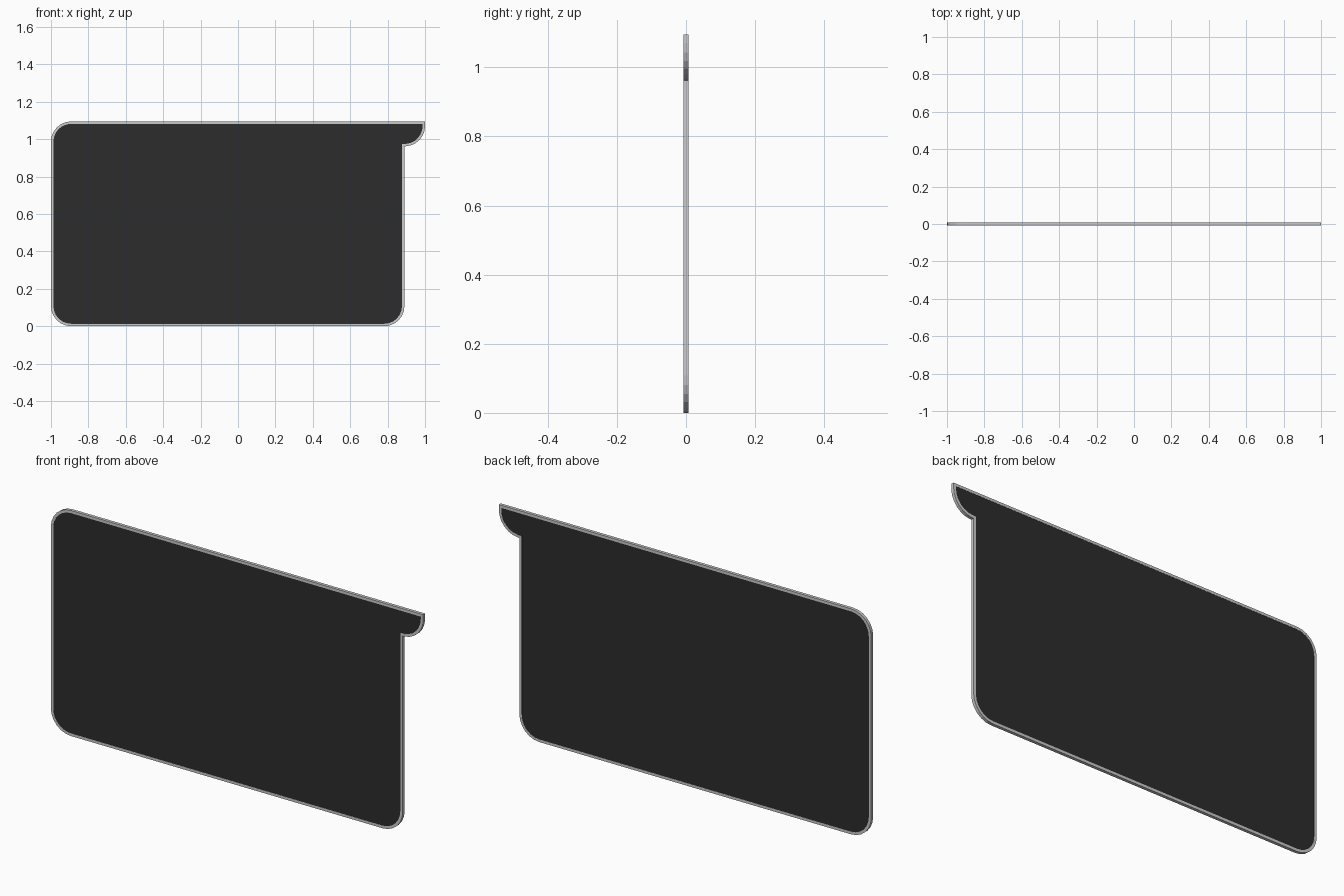
import bpy, bmesh
from math import sin, cos, radians

if "Cube" in bpy.data.objects:
    bpy.data.objects.remove(bpy.data.objects["Cube"])

R, H, RIM, REC = 0.108, 0.0075, 0.013, 0.001
TOP, SIDE, STEP = 1.095, 0.89, 0.962


def arc(cx, cz, a0, a1, n=6):
    return [(cx + R * cos(radians(a0 + (a1 - a0) * i / n)),
             cz + R * sin(radians(a0 + (a1 - a0) * i / n))) for i in range(n + 1)]


def material(name, v):
    m = bpy.data.materials.new(name)
    m.diffuse_color = (v, v, v, 1)
    m.use_nodes = True
    m.node_tree.nodes["Principled BSDF"].inputs["Base Color"].default_value = m.diffuse_color
    return m


# Outline: rounded slab with a quarter-round tab at the upper right
outline = (arc(-1 + R, R, 180, 270) + arc(SIDE - R, R, 270, 360)
           + [(SIDE, STEP)] + arc(1 - R, STEP + R, 274, 360)
           + [(1, TOP)] + arc(-1 + R, TOP - R, 90, 180))


def build(name, mat, panel):
    bm = bmesh.new()
    face = bm.faces.new([bm.verts.new((x, -H, z)) for x, z in outline])
    bm.normal_update()
    bmesh.ops.inset_region(bm, faces=[face], thickness=RIM,
                           use_boundary=True, use_even_offset=True)
    if panel:
        # dark inner sheet, slightly recessed
        bmesh.ops.delete(bm, geom=[f for f in bm.faces if f != face], context='FACES')
        bmesh.ops.translate(bm, verts=bm.verts[:], vec=(0, REC, 0))
    else:
        # frame: side wall to the mid plane and lip back to the sheet
        inner = list(face.edges)
        outer = [e for e in bm.edges if e.is_boundary]
        bmesh.ops.delete(bm, geom=[face], context='FACES_ONLY')
        for edges, depth in ((outer, H), (inner, REC)):
            ext = bmesh.ops.extrude_edge_only(bm, edges=edges)
            verts = [g for g in ext['geom'] if isinstance(g, bmesh.types.BMVert)]
            bmesh.ops.translate(bm, verts=verts, vec=(0, depth, 0))
        bmesh.ops.recalc_face_normals(bm, faces=bm.faces[:])
    # front surfaces must look towards -y
    bm.normal_update()
    if sum(f.normal.y * f.calc_area() for f in bm.faces) > 0:
        bmesh.ops.reverse_faces(bm, faces=bm.faces[:])
    me = bpy.data.meshes.new(name)
    bm.to_mesh(me)
    bm.free()
    ob = bpy.data.objects.new(name, me)
    bpy.context.collection.objects.link(ob)
    if mat:
        me.materials.append(mat)
    # back half mirrored through the mid plane
    mod = ob.modifiers.new("back_half", 'MIRROR')
    mod.use_axis = (False, True, False)
    mod.merge_threshold = 0.0001


build("edge_frame", None, False)
build("dark_panel", material("dark", 0.025), True)
